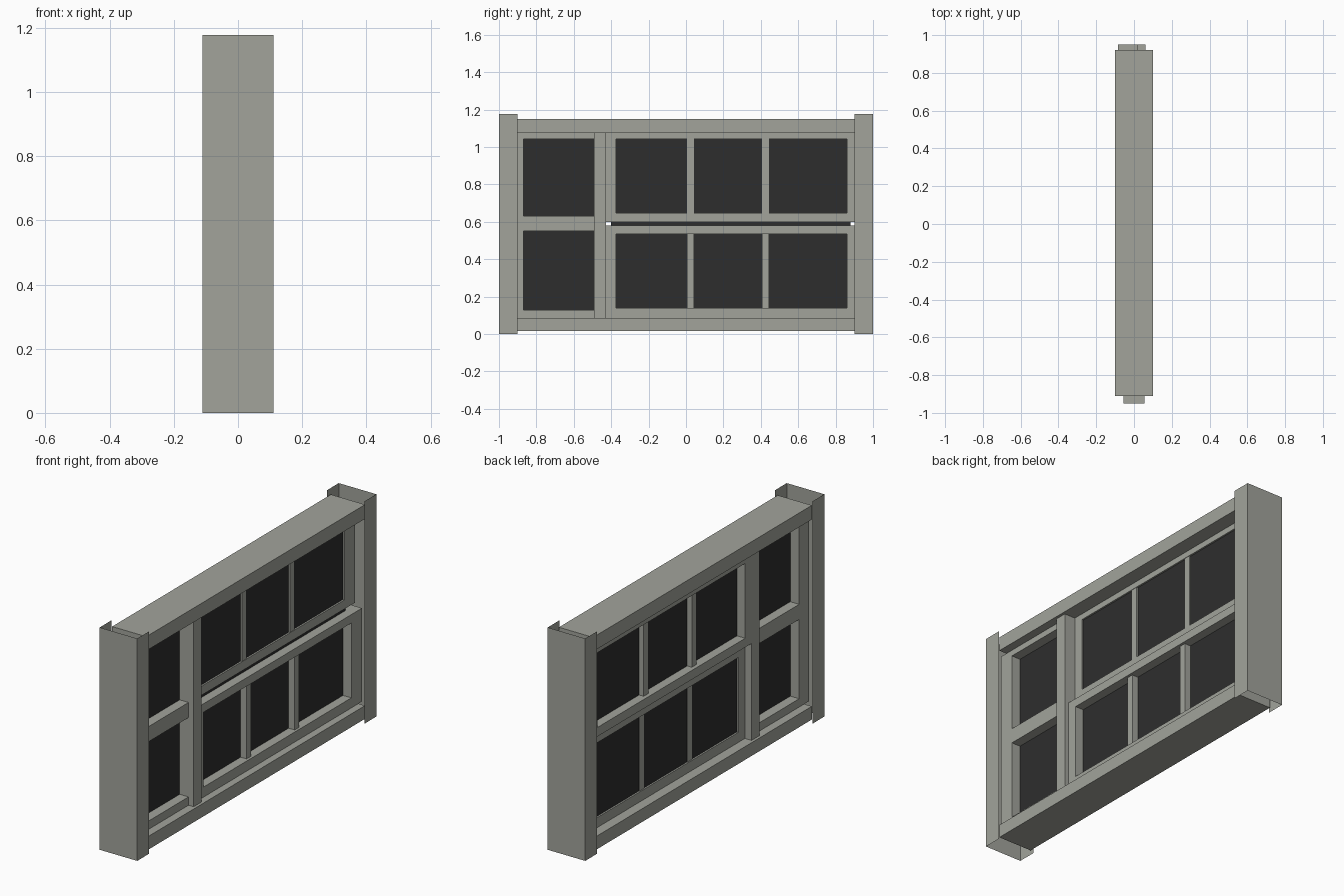
import bpy

if "Cube" in bpy.data.objects:
    bpy.data.objects.remove(bpy.data.objects["Cube"])


def material(name, rgb):
    m = bpy.data.materials.new(name)
    m.diffuse_color = (*rgb, 1)
    m.use_nodes = True
    m.node_tree.nodes["Principled BSDF"].inputs["Base Color"].default_value = m.diffuse_color
    return m


FRAME = material("warm_grey_frame", (0.36, 0.37, 0.33))
GLASS = material("dark_glass", (0.027, 0.027, 0.027))


def mesh_object(name, verts, faces, mat):
    me = bpy.data.meshes.new(name)
    me.from_pydata(verts, [], faces)
    me.materials.append(mat)
    ob = bpy.data.objects.new(name, me)
    bpy.context.collection.objects.link(ob)
    return ob


def box(name, xr, yr, zr, mat=FRAME):
    verts = [(x, y, z) for x in xr for y in yr for z in zr]
    faces = [(0, 1, 3, 2), (4, 6, 7, 5), (0, 4, 5, 1),
             (2, 3, 7, 6), (0, 2, 6, 4), (1, 5, 7, 3)]
    return mesh_object(name, verts, faces, mat)


def channel_post(name, side):
    # thin open U-channel, web on the outside, open at top and bottom
    prof = [(-0.11, 0.9), (-0.11, 1.0), (0.11, 1.0), (0.11, 0.9)]
    verts = [(x, y * side, z) for z in (0, 1.177) for x, y in prof]
    faces = [(i, i + 4, i + 5, i + 1) for i in range(3)]
    if side < 0:
        faces = [f[::-1] for f in faces]
    return mesh_object(name, verts, faces, FRAME)


# Outer frame
channel_post("left_post", -1)
channel_post("right_post", 1)
box("head_rail", (-0.1, 0.1), (-0.91, 0.92), (1.075, 1.15))
box("sill_rail", (-0.1, 0.1), (-0.91, 0.92), (0.016, 0.086))
box("mullion", (-0.085, 0.085), (-0.492, -0.427), (0.086, 1.075))

# Narrow fixed light
FX = (-0.055, 0.055)
box("fixed_stile", FX, (-0.95, -0.868), (0.086, 1.075))
for name, z0, z1 in (("fixed_bottom_rail", 0.086, 0.13),
                     ("fixed_transom", 0.55, 0.63),
                     ("fixed_top_rail", 1.043, 1.075)):
    box(name, FX, (-0.868, -0.492), (z0, z1))
box("fixed_glass", (-0.003, 0.003), (-0.88, -0.48), (0.1, 1.06), GLASS)


def sash(name, xr, bar_x, z0, z1, z2, z3):
    # rails run the full width, stiles and glazing bars stand between them
    box(name + "_bottom_rail", xr, (-0.427, 0.95), (z0, z1))
    box(name + "_top_rail", xr, (-0.427, 0.95), (z2, z3))
    box(name + "_left_stile", xr, (-0.427, -0.374), (z1, z2))
    box(name + "_right_stile", xr, (0.861, 0.95), (z1, z2))
    for i, y in enumerate((0.005, 0.407)):
        box(f"{name}_glazing_bar_{i + 1}", bar_x, (y, y + 0.038), (z1, z2))


# Sliding sashes, offset in depth
sash("upper_sash", (-0.085, 0.021), (-0.064, 0.019), 0.599, 0.647, 1.043, 1.075)
sash("lower_sash", (-0.046, 0.061), (-0.04, 0.047), 0.086, 0.139, 0.535, 0.58)
box("sash_glass", (-0.037, 0.012), (-0.4, 0.88), (0.1, 1.06), GLASS)
